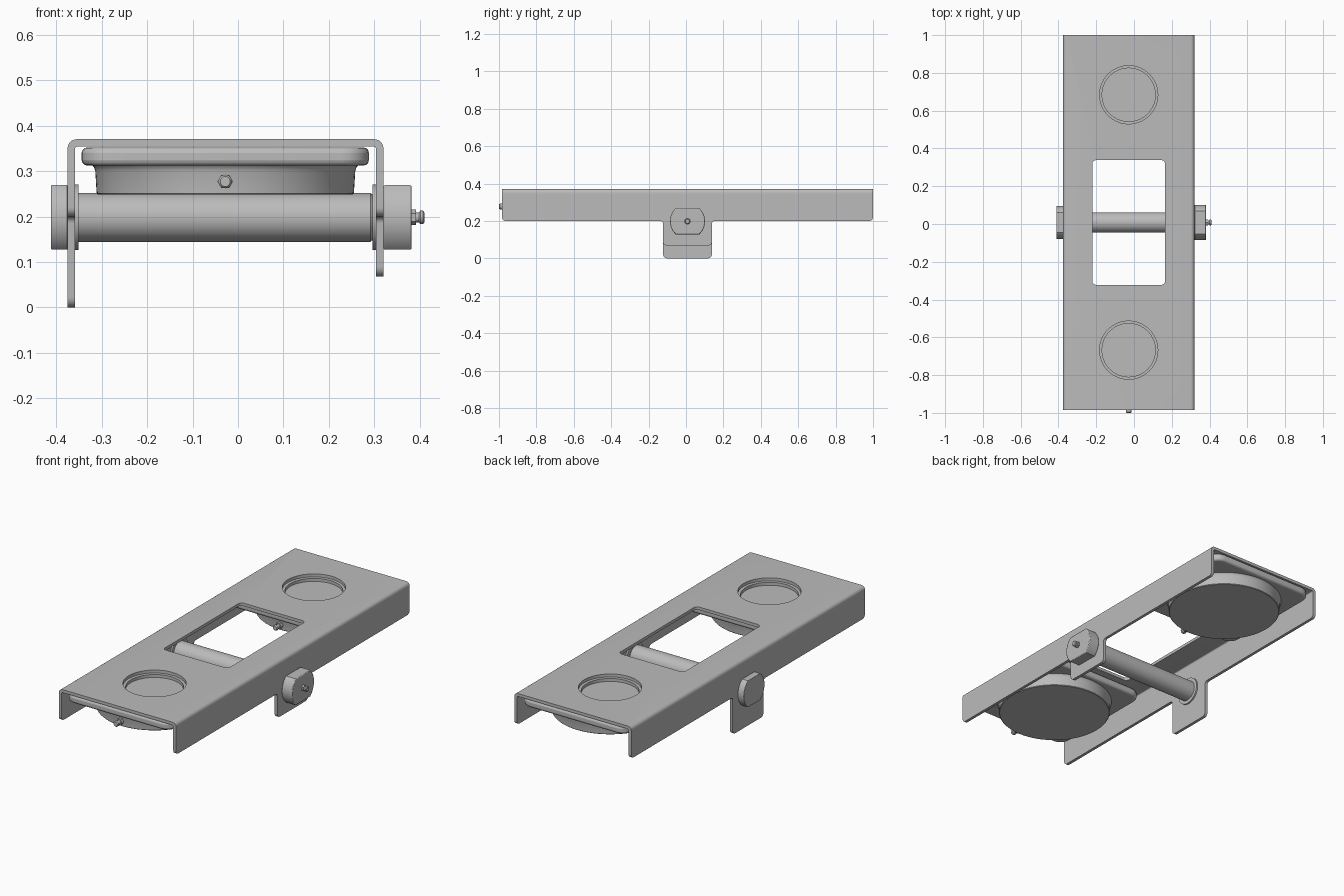
import bpy, bmesh, math
from mathutils import Vector, Matrix

cube = bpy.data.objects.get("Cube")
if cube:
    bpy.data.objects.remove(cube, do_unlink=True)

steel = bpy.data.materials.new("steel_grey")
steel.use_nodes = True
GREY = (0.5, 0.5, 0.5, 1)
steel.diffuse_color = GREY
steel.node_tree.nodes["Principled BSDF"].inputs["Base Color"].default_value = GREY

TO_X = Matrix.Rotation(math.pi / 2, 4, 'Y')
TO_FRONT = Matrix.Rotation(math.pi / 2, 4, 'X')
parts = []


def finish(name, bm):
    bmesh.ops.recalc_face_normals(bm, faces=bm.faces)
    mesh = bpy.data.meshes.new(name)
    bm.to_mesh(mesh)
    bm.free()
    ob = bpy.data.objects.new(name, mesh)
    bpy.context.collection.objects.link(ob)
    mesh.materials.append(steel)
    parts.append(ob)
    return ob


def rounded(corners, steps=6):
    """Round right-angled corners given as (a, b, radius)."""
    out = []
    for i, (a, b, r) in enumerate(corners):
        p = Vector((a, b))
        if r == 0:
            out.append(p)
            continue
        d1 = (Vector(corners[i - 1][:2]) - p).normalized()
        d2 = (Vector(corners[(i + 1) % len(corners)][:2]) - p).normalized()
        c = p + (d1 + d2) * r
        for k in range(steps + 1):
            t = k / steps * math.pi / 2
            out.append(c - d2 * r * math.cos(t) - d1 * r * math.sin(t))
    return out


def rect(a, b, ha, hb, r):
    return rounded([(a - ha, b - hb, r), (a + ha, b - hb, r),
                    (a + ha, b + hb, r), (a - ha, b + hb, r)])


def prism(name, outline, axis, lo, hi):
    """Extrude a flat outline along an axis."""
    place = {'x': lambda a, b: (lo, a, b), 'y': lambda a, b: (a, lo, b),
             'z': lambda a, b: (a, b, lo)}[axis]
    bm = bmesh.new()
    face = bm.faces.new([bm.verts.new(place(*p)) for p in outline])
    ext = bmesh.ops.extrude_face_region(bm, geom=[face])
    step = Vector([hi - lo if axis == k else 0 for k in 'xyz'])
    bmesh.ops.translate(bm, vec=step,
                        verts=[v for v in ext['geom'] if isinstance(v, bmesh.types.BMVert)])
    return finish(name, bm)


def lathe(name, profile, centre, turn=Matrix(), sides=64):
    """Revolve (radius, height) points about an axis."""
    bm = bmesh.new()
    vs = [bm.verts.new((r, 0, h)) for r, h in profile]
    es = [bm.edges.new(pair) for pair in zip(vs, vs[1:])]
    bmesh.ops.spin(bm, geom=vs + es, cent=(0, 0, 0), axis=(0, 0, 1),
                   angle=2 * math.pi, steps=sides)
    bmesh.ops.remove_doubles(bm, verts=bm.verts, dist=0.0001)
    bmesh.ops.transform(bm, matrix=Matrix.Translation(centre) @ turn, verts=bm.verts)
    return finish(name, bm)


def cut(ob, cutter):
    parts.remove(cutter)
    cutter.hide_render = True
    cutter.hide_viewport = True
    mod = ob.modifiers.new("cut", 'BOOLEAN')
    mod.operation = 'DIFFERENCE'
    mod.solver = 'EXACT'
    mod.object = cutter


def bevel(ob, width, segments=2):
    mod = ob.modifiers.new("bevel", 'BEVEL')
    mod.width = width
    mod.segments = segments
    mod.limit_method = 'ANGLE'
    mod.angle_limit = math.radians(50)


# Main dimensions
X0, X1, TOP, THICK = -0.375, 0.32, 0.37, 0.016
XC, YC, HALF = -0.028, 0.008, 0.992
BEND, RIM, PIN_Z = 0.335, 0.20, 0.198
PAD_Y = [YC - 0.676, YC + 0.676]

# Channel top with rolled edges
top = prism("channel_top", rounded([
    (X0, BEND, 0), (X0, TOP, 0.02), (X1, TOP, 0.02), (X1, BEND, 0),
    (X1 - THICK, BEND, 0), (X1 - THICK, TOP - THICK, 0.006),
    (X0 + THICK, TOP - THICK, 0.006), (X0 + THICK, BEND, 0)]),
    'y', YC - HALF, YC + HALF)
cut(top, prism("window_cutter", rect(XC, YC, 0.193, 0.33, 0.02), 'z', 0.3, 0.4))
for y in PAD_Y:
    cut(top, lathe("hole_cutter", [(0, 0.3), (0.154, 0.3), (0.154, 0.4), (0, 0.4)], (XC, y, 0)))

# Side flanges, each with a hanging tab
for name, x, low in (("left_flange", X1 - THICK, 0.068), ("right_flange", X0, 0)):
    a, b, t = YC - HALF, YC + HALF, 0.131
    prism(name, rounded([
        (a, BEND, 0), (a, RIM, 0.02), (YC - t, RIM, 0.015), (YC - t, low, 0.022),
        (YC + t, low, 0.022), (YC + t, RIM, 0.015), (b, RIM, 0.02), (b, BEND, 0)]),
        'x', x, x + THICK)


def nipple(name, centre, turn, length):
    """Grease nipple: hexagonal base, narrow stem and round tip."""
    k = length / 5
    lathe(name + "_base", [(0, 0), (0.017, 0), (0.017, 2 * k), (0, 2 * k)], centre, turn, 6)
    lathe(name + "_tip", [(0.011, k), (0.011, 3 * k), (0.015, 3.5 * k), (0.015, 4.5 * k),
                          (0.011, length), (0, length)], centre, turn, 20)


# Pads: square plate with a recessed seat, round body below, nipple in front
for side, y in zip(("front", "back"), PAD_Y):
    plate = prism(side + "_pad_plate", rect(XC, y, 0.316, 0.316, 0.06), 'z', 0.312, 0.352)
    bevel(plate, 0.012, 3)
    cut(plate, lathe("seat_cutter", [(0, 0.336), (0.141, 0.336), (0.141, 0.4), (0, 0.4)],
                     (XC, y, 0)))
    lathe(side + "_pad_body", [(0, 0.248), (0.28, 0.248), (0.283, 0.251), (0.286, 0.3),
                               (0.289, 0.309), (0.295, 0.314), (0, 0.314)], (XC, y, 0), sides=96)
    nipple(side + "_pad_nipple", (XC, y - 0.282, 0.277), TO_FRONT, 0.05)

# Cross pin and its inner collars
lathe("cross_pin", [(0, -0.357), (0.054, -0.357), (0.054, 0.291), (0.049, 0.297), (0, 0.297)],
      (0, YC, PIN_Z), TO_X)
for name, x in (("left_collar", 0.296), ("right_collar", -0.361)):
    lathe(name, [(0, 0), (0.072, 0), (0.072, 0.01), (0, 0.01)], (x, YC, PIN_Z), TO_X)

# Pin heads: round with flats above and below
for name, lo, hi, r in (("left_pin_head", X1, 0.382, 0.094), ("right_pin_head", -0.411, X0, 0.088)):
    ring = [2 * math.pi * (i + 0.5) / 64 for i in range(64)]
    flat = 0.071
    edge = math.asin(flat / r)
    ring = [t for t in ring if abs(r * math.sin(t)) < flat]
    ring += [edge, math.pi - edge, math.pi + edge, 2 * math.pi - edge]
    head = prism(name, [(YC + r * math.cos(t), PIN_Z + r * math.sin(t)) for t in sorted(ring)],
                 'x', lo, hi)
    bevel(head, 0.004)
nipple("pin_nipple", (0.38, YC, PIN_Z), TO_X, 0.03)

# Smooth curved faces, keep edges sharp
bpy.ops.object.select_all(action='DESELECT')
for ob in parts:
    ob.select_set(True)
bpy.context.view_layer.objects.active = parts[0]
bpy.ops.object.shade_smooth_by_angle(angle=math.radians(32))
